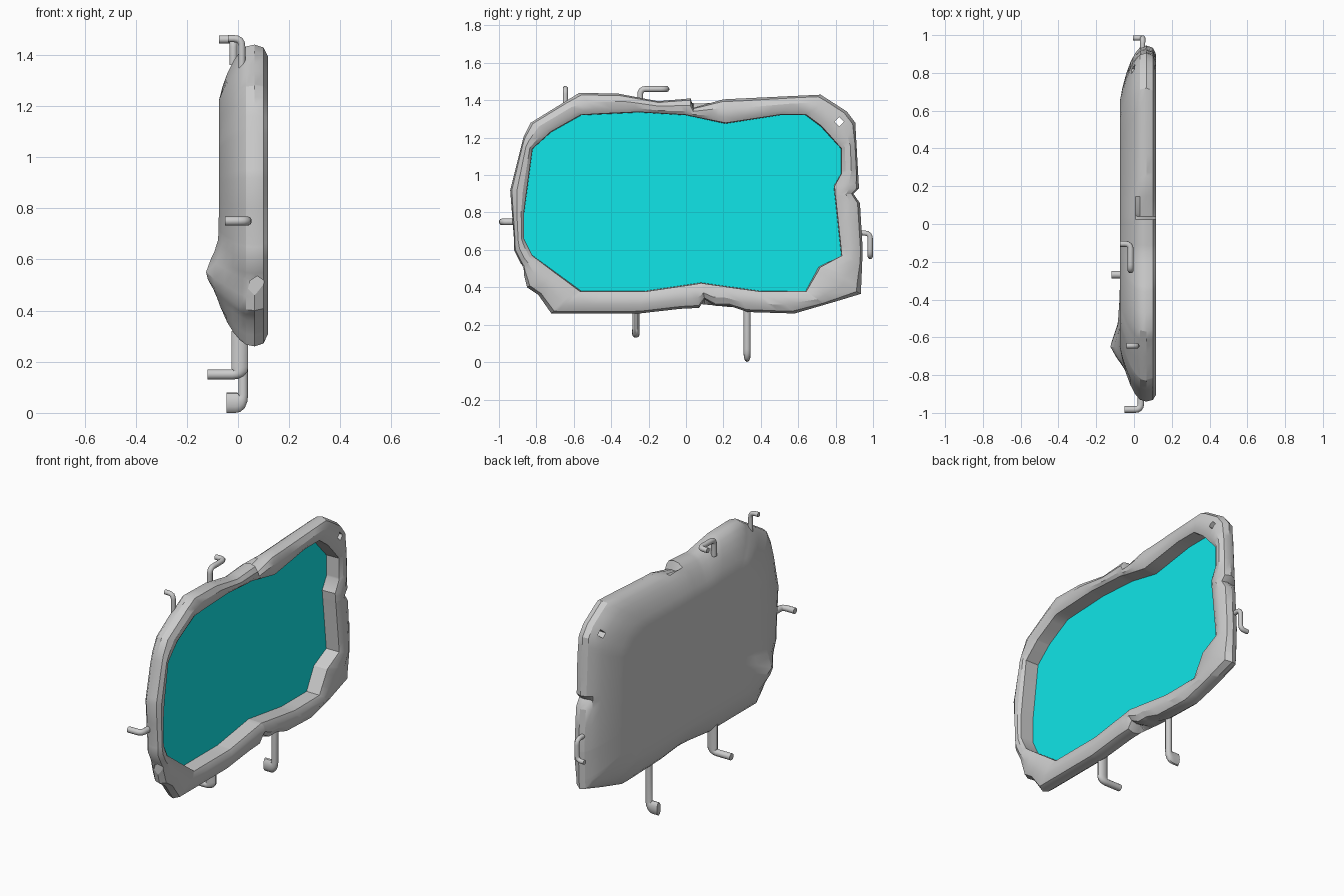
import bpy, bmesh, math
from mathutils import Vector

if "Cube" in bpy.data.objects:
    bpy.data.objects.remove(bpy.data.objects["Cube"])

CY, CZ = 0.0, 0.85   # centre of the panel in the y-z plane

# outlines as (y, z), anticlockwise seen from +x
OUTER = [(-.72, .26), (-.25, .26), (-.03, .285), (.07, .29), (.1, .335), (.16, .3), (.235, .3),
         (.25, .27), (.58, .26), (.82, .33), (.935, .365), (.945, .6), (.93, .85), (.895, .9),
         (.925, .93), (.905, 1.28), (.86, 1.34), (.72, 1.43), (.2, 1.405), (.04, 1.36),
         (.025, 1.41), (-.15, 1.395), (-.36, 1.435), (-.57, 1.44), (-.83, 1.28), (-.87, 1.2),
         (-.94, .92), (-.92, .66), (-.92, .6), (-.88, .52), (-.85, .4), (-.79, .36)]
NOTCHES = [(.1, .335), (.16, .3), (.235, .3), (.895, .9), (.04, 1.36)]
PLAIN = [p for p in OUTER if p not in NOTCHES]   # rear outline without the chips
INNER = [(-.56, .38), (-.22, .38), (.08, .425), (.4, .38), (.64, .38), (.71, .51), (.83, .57),
         (.79, .94), (.83, 1.01), (.83, 1.14), (.72, 1.26), (.64, 1.32), (.5, 1.32),
         (.21, 1.275), (0, 1.32), (-.25, 1.335), (-.56, 1.32), (-.72, 1.23), (-.82, 1.14),
         (-.865, .8), (-.865, .66), (-.82, .57)]
BACK = [(-.65, .55), (-.55, .45), (.55, .45), (.65, .55), (.65, 1.12), (.55, 1.22),
        (-.5, 1.22), (-.65, 1.05)]


def ray(poly, a):
    """Point where a ray from the centre at angle a meets the outline."""
    d = Vector((math.cos(a), math.sin(a)))
    best = 0
    for i, p in enumerate(poly):
        q = poly[(i + 1) % len(poly)]
        p0 = Vector((p[0] - CY, p[1] - CZ))
        e = Vector((q[0] - CY, q[1] - CZ)) - p0
        den = d.x * e.y - d.y * e.x
        if abs(den) < 1e-9:
            continue
        t = (p0.x * e.y - p0.y * e.x) / den
        s = (p0.x * d.y - p0.y * d.x) / den
        if t > 0 and -1e-5 <= s <= 1 + 1e-5:
            best = max(best, t)
    return Vector((CY, CZ)) + d * best


def finish(bm, name, angle=30):
    bmesh.ops.recalc_face_normals(bm, faces=bm.faces)
    me = bpy.data.meshes.new(name)
    bm.to_mesh(me)
    bm.free()
    ob = bpy.data.objects.new(name, me)
    bpy.context.collection.objects.link(ob)
    bpy.ops.object.select_all(action='DESELECT')
    bpy.context.view_layer.objects.active = ob
    ob.select_set(True)
    if angle:
        bpy.ops.object.shade_smooth_by_angle(angle=math.radians(angle))
    return ob


# shared angles: every outline corner, plus a few even steps
angles = []
corners = [math.atan2(z - CZ, y - CY) for y, z in OUTER + INNER + BACK]
for a in corners + [-math.pi + 2 * math.pi * (i + .3) / 40 for i in range(40)]:
    if all(abs(a - b) > .004 for b in angles):
        angles.append(a)
angles.sort()
out, plain, inn, back = ([ray(p, a) for a in angles] for p in (OUTER, PLAIN, INNER, BACK))


# battered housing: rings lofted from the screen recess, over the lip, to the back
rings = [(.012, inn)]
for x, t in ((.1, .03), (.114, .25), (.117, .6), (.1, .9), (.065, 1), (.01, 1)):
    src = [o.lerp(c, .03) for o, c in zip(out, back)] if x == .01 else out
    rings.append((x, [i.lerp(o, t) for i, o in zip(inn, src)]))
rings.pop()
for k in range(1, 7):
    a = k * math.pi / 12
    t = 1 - math.cos(a)
    src = out if k == 1 else plain
    rings.append((.055 - .13 * (.65 * math.sin(a) + .35 * t), [o.lerp(b, t) for o, b in zip(src, back)]))
c = Vector((CY, CZ))
for s in (.85, .6):
    rings.append((-.075, [c.lerp(b, s) for b in back]))

bm = bmesh.new()
loops = []
for x, pts in rings:
    loop = []
    for p in pts:
        # lower corner of the back is bent outwards, more sharply on its upper side
        w = .006 if p.y > .55 else .012
        bend = .05 * math.exp(-(p.x + .65) ** 2 / .009 - (p.y - .55) ** 2 / w) if x < 0 else 0
        loop.append(bm.verts.new((x - bend, p.x, p.y)))
    loops.append(loop)
n = len(angles)
for A, B in zip(loops, loops[1:]):
    for i in range(n):
        j = (i + 1) % n
        bm.faces.new((A[i], A[j], B[j], B[i]))
bm.faces.new(loops[0])
bm.faces.new(loops[-1])
housing = finish(bm, "housing")


def punch(sides, loc, rot, scale):
    """Cut a prism-shaped hole out of the housing."""
    bpy.ops.mesh.primitive_cylinder_add(vertices=sides, radius=1, depth=1, location=loc, rotation=rot)
    cutter = bpy.context.object
    cutter.name, cutter.scale, cutter.hide_render = "hole_cutter", scale, True
    bpy.context.view_layer.objects.active = housing
    mod = housing.modifiers.new("hole", 'BOOLEAN')
    mod.operation, mod.object, mod.solver = 'DIFFERENCE', cutter, 'EXACT'
    bpy.ops.object.modifier_apply(modifier="hole")
    bpy.data.objects.remove(cutter)


# diamond hole through the upper corner, and a chip out of the front edge
punch(4, (0, .82, 1.285), (0, math.pi / 2, 0), (.025, .025, .6))
punch(8, (.075, -.91, .47), (math.pi / 2, 0, 0), (.04, .065, .09))

# cyan screen
bm = bmesh.new()
bm.faces.new([bm.verts.new((.015, y, z)) for y, z in INNER])
screen = finish(bm, "screen", 0)
if screen.data.polygons[0].normal.x < 0:
    screen.data.flip_normals()
mat = bpy.data.materials.new("cyan")
mat.diffuse_color = (.005, .79, .81, 1)
mat.use_nodes = True
mat.node_tree.nodes["Principled BSDF"].inputs["Base Color"].default_value = mat.diffuse_color
screen.data.materials.append(mat)


def rod(name, pts, r, stretch=(1, 1, 1), bend=.03):
    """Bent bar along pts with rounded corners; stretch gives an oval section."""
    pts = [Vector(p) for p in pts]
    path = [pts[0]]
    for a, b, d in zip(pts, pts[1:], pts[2:]):
        p, q = b + (a - b).normalized() * bend, b + (d - b).normalized() * bend
        path += [p.lerp(b, t).lerp(b.lerp(q, t), t) for t in (0, .25, .5, .75, 1)]
    path.append(pts[-1])
    bm = bmesh.new()
    loops, prev = [], None
    for i, p in enumerate(path):
        t = (path[min(i + 1, len(path) - 1)] - path[max(i - 1, 0)]).normalized()
        u = prev - t * prev.dot(t) if prev else t.orthogonal()
        u.normalize()
        prev, v = u, t.cross(u)
        ring = []
        for k in range(12):
            o = (u * math.cos(k * math.pi / 6) + v * math.sin(k * math.pi / 6)) * r
            ring.append(bm.verts.new(p + Vector([o[m] * stretch[m] for m in range(3)])))
        loops.append(ring)
    for A, B in zip(loops, loops[1:]):
        for k in range(12):
            j = (k + 1) % 12
            bm.faces.new((A[k], A[j], B[j], B[k]))
    bm.faces.new(loops[0])
    bm.faces.new(loops[-1])
    return finish(bm, name, 40)


# bent reinforcing bars sticking out around the rim
rod("bottom_bar_long", [(.021, .327, .34), (.021, .327, .04), (-.045, .327, .04)], .019, (1, 1, 2.1))
rod("bottom_bar_short", [(.007, -.268, .32), (.007, -.268, .15), (-.12, -.268, .15)], .02, (1.7, 1, 1))
rod("front_bar", [(.036, -.88, .75), (.036, -.982, .75), (-.05, -.982, .75)], .018)
rod("top_bar_front", [(.015, -.645, 1.3), (.015, -.645, 1.463), (-.04, -.645, 1.463)], .014)
rod("top_bar_middle", [(-.018, -.245, 1.36), (-.018, -.245, 1.46), (-.018, -.105, 1.46),
                       (-.075, -.105, 1.46)], .016)
rod("rear_bar", [(.046, .91, .69), (.046, .985, .69), (.046, .985, .565), (-.005, .985, .565)], .014)
